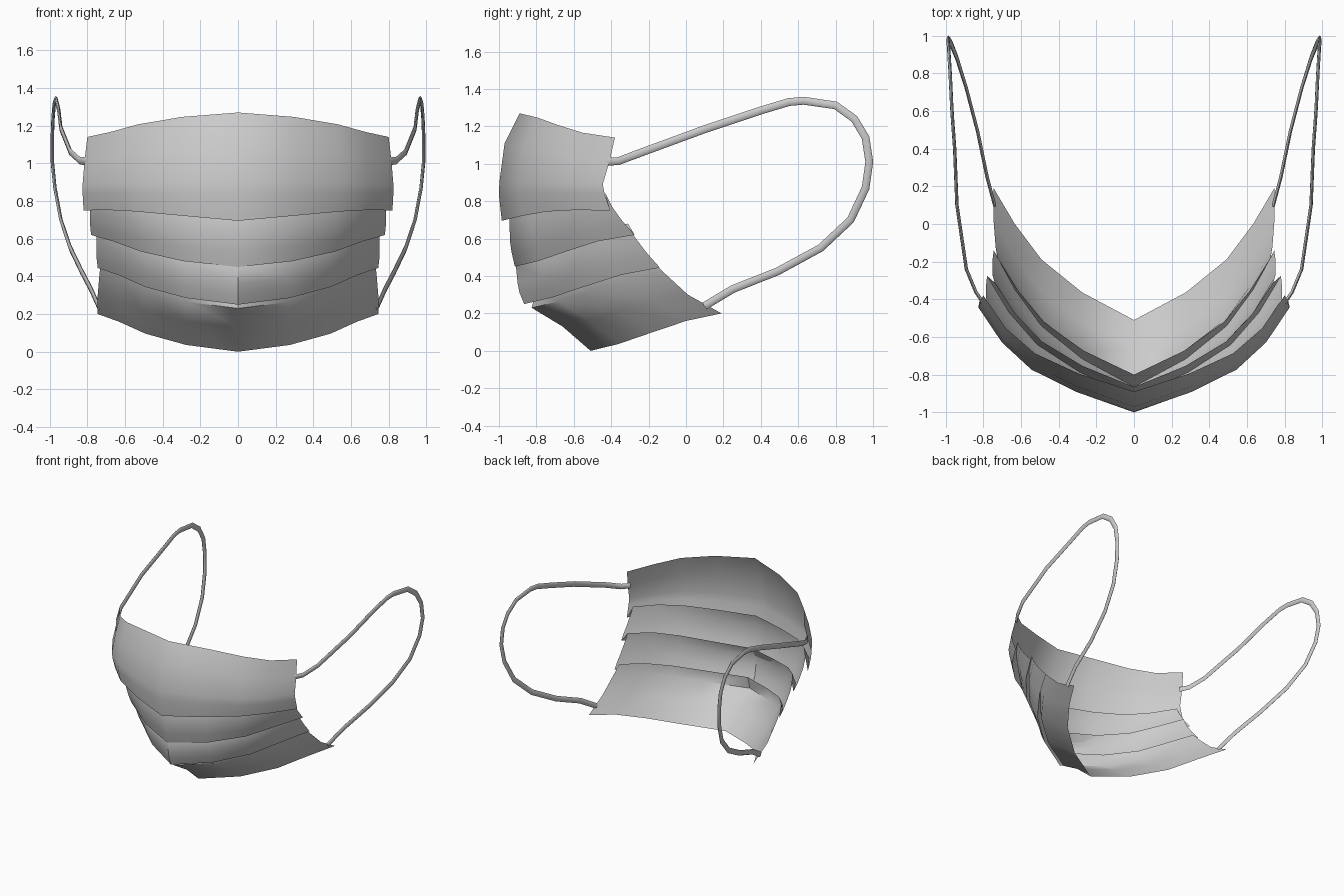
import bpy, math
from mathutils import Vector

if "Cube" in bpy.data.objects:
    bpy.data.objects.remove(bpy.data.objects["Cube"])


def make_mesh(name, verts, faces, angle):
    me = bpy.data.meshes.new(name)
    me.from_pydata(verts, [], faces)
    me.update()
    ob = bpy.data.objects.new(name, me)
    bpy.context.collection.objects.link(ob)
    bpy.ops.object.select_all(action='DESELECT')
    ob.select_set(True)
    bpy.context.view_layer.objects.active = ob
    bpy.ops.object.shade_smooth_by_angle(angle=math.radians(angle))
    return ob


# Pleated cloth: each row is centre (y, z) then side end (x, y, z)
rows = [
    (-.89, 1.27, .80, -.38, 1.14),      # top panel
    (-.97, 1.11, .815, -.41, 1.01),
    (-.998, .90, .825, -.445, .89),
    (-1.0, .83, .825, -.435, .84),
    (-.985, .695, .82, -.405, .75),
    (-.91, .79, .78, -.43, .84),        # first pleat
    (-.945, .70, .785, -.395, .77),
    (-.94, .58, .785, -.345, .70),
    (-.933, .53, .785, -.32, .67),
    (-.915, .45, .78, -.275, .62),
    (-.865, .54, .74, -.31, .68),       # second pleat
    (-.91, .46, .75, -.275, .61),
    (-.90, .36, .75, -.215, .53),
    (-.89, .31, .75, -.18, .49),
    (-.865, .25, .745, -.14, .445),
    (-.80, .33, .725, -.18, .48),       # chin panel
    (-.825, .23, .735, -.12, .42),
    (-.66, .13, .745, .01, .30),
    (-.51, 0, .745, .19, .20),
]
fx = [0, .37, .66, .85, 1]
fy_top, fy_low = [0, .19, .40, .66, 1], [0, .21, .46, .73, 1]
fz = [0, .18, .48, .80, 1]
fz_hem = [0, .5, .9, 1.05, 1]
verts, faces = [], []
n = 9
for r, (cy, cz, ex, ey, ez) in enumerate(rows):
    t = r / (len(rows) - 1)
    f = fz_hem if r in (3, 4) else fz
    for c in range(-4, 5):
        k = abs(c)
        y = fy_top[k] * (1 - t) + fy_low[k] * t
        verts.append((math.copysign(fx[k] * ex, c), cy + (ey - cy) * y, cz + (ez - cz) * f[k]))
for r in range(len(rows) - 1):
    for c in range(n - 1):
        a = r * n + c
        faces.append((a, a + n, a + n + 1, a + 1))
make_mesh("pleated_cloth", verts, faces, 50)

# Ear loops: flattened tube swept along a path
path = [Vector(p) for p in [
    (.80, -.42, 1.01), (.84, -.36, 1.015), (.89, -.24, 1.06), (.94, .10, 1.185),
    (.952, .40, 1.285), (.963, .55, 1.33), (.968, .63, 1.337), (.976, .80, 1.312),
    (.982, .90, 1.24), (.986, .96, 1.14), (.986, .98, 1.01), (.972, .96, .87),
    (.94, .88, .70), (.89, .72, .55), (.83, .49, .425), (.78, .25, .33), (.74, .10, .24)]]


def ear_loop(name, side):
    seg, vs, fs = 8, [], []
    for i, p in enumerate(path):
        tan = path[min(i + 1, len(path) - 1)] - path[max(i - 1, 0)]
        wide = tan.cross(Vector((1, 0, 0))).normalized()
        thin = wide.cross(tan).normalized()
        for j in range(seg):
            a = 2 * math.pi * j / seg
            q = p + wide * .021 * math.cos(a) + thin * .009 * math.sin(a)
            vs.append((q.x * side, q.y, q.z))
    for i in range(len(path) - 1):
        for j in range(seg):
            a, b = i * seg + j, i * seg + (j + 1) % seg
            quad = (a, b, b + seg, a + seg)
            fs.append(quad if side < 0 else quad[::-1])
    make_mesh(name, vs, fs, 60)


ear_loop("right_ear_loop", 1)
ear_loop("left_ear_loop", -1)
